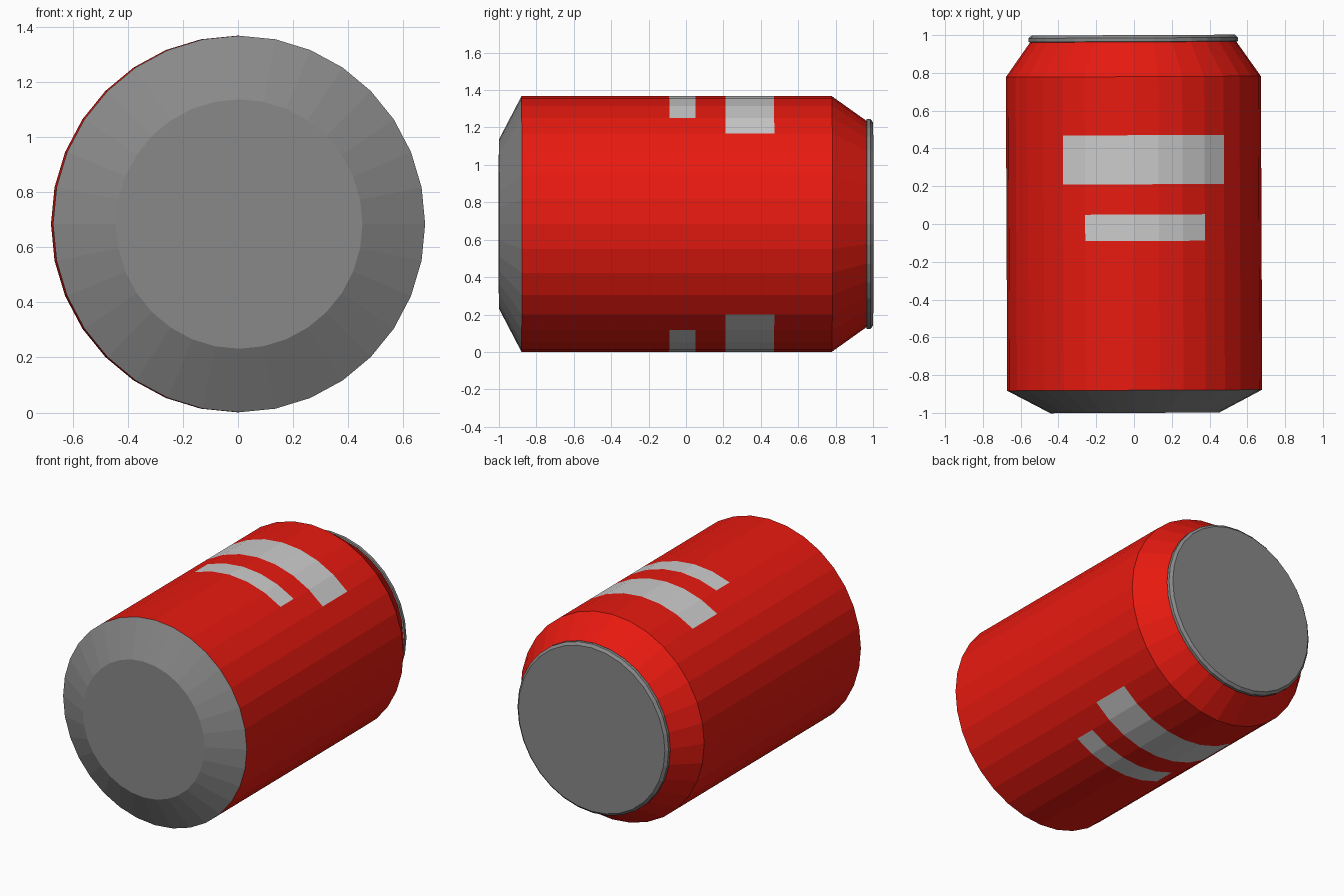
import bpy, bmesh
from math import sin, cos, tau

if "Cube" in bpy.data.objects:
    bpy.data.objects.remove(bpy.data.objects["Cube"])

SIDES = 32
CENTRE_Z = 0.684
STRETCH_Z = 1.012   # the section is very slightly taller than wide
YAW = 0.0045        # the can lies a touch off the y axis


def material(name, rgb):
    m = bpy.data.materials.new(name)
    m.diffuse_color = (*rgb, 1)
    m.use_nodes = True
    m.node_tree.nodes["Principled BSDF"].inputs["Base Color"].default_value = m.diffuse_color
    return m


red = material("red_paint", (0.8, 0.01, 0.005))
white = material("white_paint", (0.65, 0.65, 0.65))
metal = material("grey_metal", (0.25, 0.25, 0.25))


def lathe(name, profile, mats, front=False, back=False, paint=None):
    """Revolve (radius, y) points around the y axis; optional end discs."""
    bm = bmesh.new()
    rings = []
    for r, y in profile:
        rings.append([bm.verts.new((r * sin(tau * i / SIDES), y,
                                    r * cos(tau * i / SIDES) * STRETCH_Z))
                      for i in range(SIDES)])
    for row, (a, b) in enumerate(zip(rings, rings[1:])):
        for i in range(SIDES):
            k = (i + 1) % SIDES
            f = bm.faces.new((a[i], a[k], b[k], b[i]))
            if paint and paint(row, i):
                f.material_index = 1
    if front:
        bm.faces.new(rings[0][::-1])
    if back:
        bm.faces.new(rings[-1])
    me = bpy.data.meshes.new(name)
    bm.to_mesh(me)
    bm.free()
    for m in mats:
        me.materials.append(m)
    ob = bpy.data.objects.new(name, me)
    ob.location.z = CENTRE_Z
    ob.rotation_euler.z = YAW
    bpy.context.collection.objects.link(ob)
    return ob


# Painted stripes: row of the body -> (segments left, segments right) of centre
STRIPES = {1: (2, 3), 3: (3, 4)}


def striped(row, i):
    if row not in STRIPES:
        return False
    left, right = STRIPES[row]
    half = SIDES // 2
    top = i < right or i >= SIDES - left
    bottom = half - right <= i < half + left
    return top or bottom


# Body with tapered shoulder
R = 0.675
lathe("can_body",
      [(R, -0.88), (R, -0.09), (R, 0.05), (R, 0.21), (R, 0.47),
       (R, 0.78), (0.545, 0.965)],
      [red, white], paint=striped)

# Tapered base
lathe("can_base", [(0.447, -1.0), (R, -0.88)], [metal], front=True)

# Lid with a small chamfered rim
lathe("can_lid", [(0.54, 0.962), (0.555, 0.966), (0.555, 0.985), (0.538, 1.0)],
      [metal], back=True)
